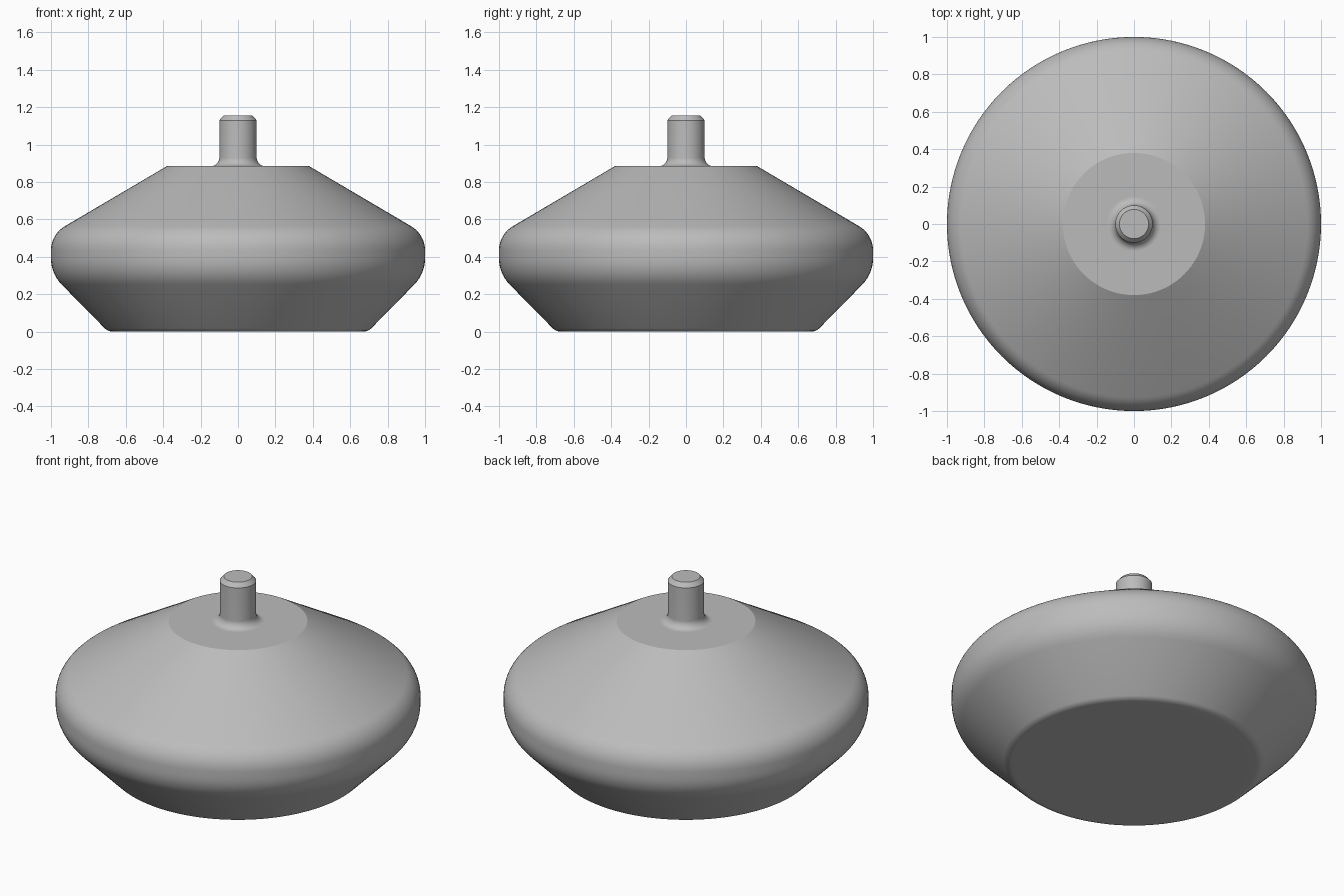
import bpy
import bmesh
import math
from mathutils import Matrix, Vector

SEGMENTS = 128

cube = bpy.data.objects.get("Cube")
if cube:
    bpy.data.objects.remove(cube, do_unlink=True)

grey = bpy.data.materials.new("plain_grey")
grey.use_nodes = True
colour = (0.5, 0.5, 0.5, 1)
grey.diffuse_color = colour
grey.node_tree.nodes["Principled BSDF"].inputs["Base Color"].default_value = colour


def rounded(points):
    """Turn (radius, height, fillet) corners into a smooth profile."""
    profile = []
    for i, (x, z, fillet) in enumerate(points):
        corner = Vector((x, z))
        if not fillet:
            profile.append(corner)
            continue
        a = (Vector(points[i - 1][:2]) - corner).normalized()
        b = (Vector(points[i + 1][:2]) - corner).normalized()
        half = a.angle(b) / 2
        centre = corner + (a + b).normalized() * fillet / math.sin(half)
        start = corner + a * fillet / math.tan(half) - centre
        end = corner + b * fillet / math.tan(half) - centre
        sweep = math.pi - 2 * half
        steps = max(4, round(math.degrees(sweep) / 6))
        for k in range(steps + 1):
            t = k / steps
            arc = (start * math.sin((1 - t) * sweep) + end * math.sin(t * sweep)) / math.sin(sweep)
            profile.append(centre + arc)
    return profile


def lathe(name, points):
    """Revolve a profile about z and cap its first ring."""
    bm = bmesh.new()
    verts = [bm.verts.new((p.x, 0, p.y)) for p in rounded(points)]
    edges = [bm.edges.new(pair) for pair in zip(verts, verts[1:])]
    bm.normal_update()
    bmesh.ops.spin(bm, geom=verts + edges, cent=(0, 0, 0), axis=(0, 0, 1),
                   angle=math.tau, steps=SEGMENTS, use_merge=True)
    bmesh.ops.remove_doubles(bm, verts=bm.verts, dist=0.0001)
    cap_z = points[0][1]
    rim = [e for e in bm.edges if e.is_boundary
           and all(abs(v.co.z - cap_z) < 0.0001 for v in e.verts)]
    bmesh.ops.contextual_create(bm, geom=rim)
    bmesh.ops.recalc_face_normals(bm, faces=bm.faces)
    mesh = bpy.data.meshes.new(name)
    bm.to_mesh(mesh)
    bm.free()
    mesh.materials.append(grey)
    obj = bpy.data.objects.new(name, mesh)
    bpy.context.collection.objects.link(obj)
    bpy.ops.object.select_all(action='DESELECT')
    obj.select_set(True)
    bpy.context.view_layer.objects.active = obj
    bpy.ops.object.shade_smooth_by_angle(angle=math.radians(25))
    return obj


# Double-cone body: flat underside, rounded rim, flat top open under the stem
lathe("body", [(0.6, 0, 0), (0.695, 0, 0.06), (1, 0.31, 0.2), (1, 0.52, 0.15),
               (0.38, 0.885, 0), (0.15, 0.885, 0)])

# Stem: chamfered tip, straight shaft, fillet flaring into the body top
lathe("stem", [(0.078, 1.155, 0), (0.1, 1.13, 0), (0.1, 0.885, 0.045), (0.15, 0.885, 0)])
